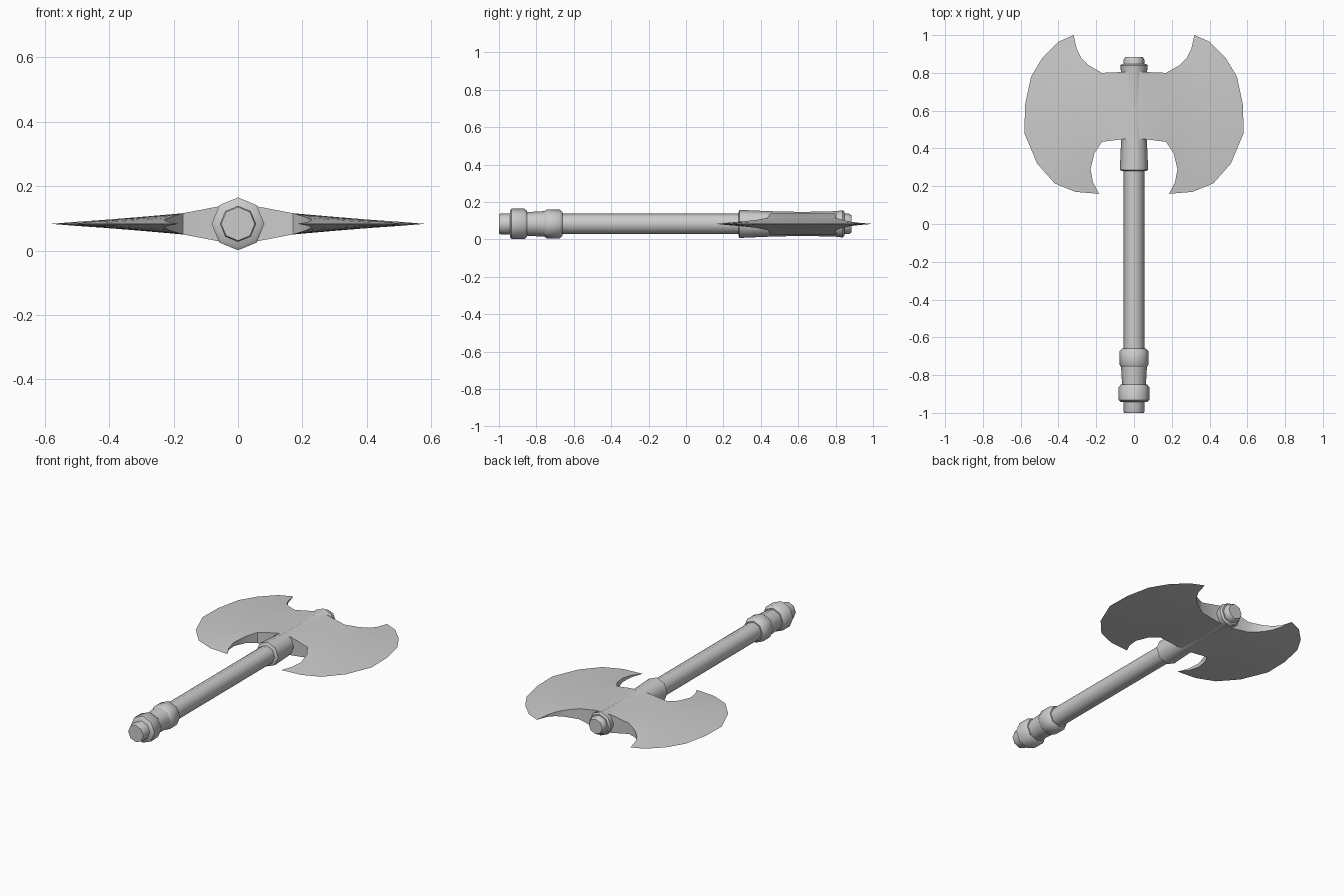
import bpy, bmesh, math
from mathutils import Vector

cube = bpy.data.objects.get("Cube")
if cube:
    bpy.data.objects.remove(cube)

AXIS_Z = 0.083
SIDES = 8

steel = bpy.data.materials.new("plain grey")
steel.use_nodes = True
GREY = (0.6, 0.6, 0.6, 1)
steel.diffuse_color = GREY
steel.node_tree.nodes["Principled BSDF"].inputs["Base Color"].default_value = GREY


def finish(name, bm, angle):
    """Turn a bmesh into a smooth-shaded object with sharp corners kept."""
    bmesh.ops.recalc_face_normals(bm, faces=bm.faces)
    mesh = bpy.data.meshes.new(name)
    bm.to_mesh(mesh)
    bm.free()
    mesh.materials.append(steel)
    obj = bpy.data.objects.new(name, mesh)
    obj.location.z = AXIS_Z
    bpy.context.collection.objects.link(obj)
    bpy.ops.object.select_all(action='DESELECT')
    obj.select_set(True)
    bpy.context.view_layer.objects.active = obj
    bpy.ops.object.shade_smooth_by_angle(angle=math.radians(angle))
    return obj


def turned(name, profile):
    """Closed eight-sided turning along y from (y, radius) pairs."""
    bm = bmesh.new()
    rings = []
    for y, r in profile:
        angles = [math.tau * i / SIDES for i in range(SIDES)]
        rings.append([bm.verts.new((r * math.cos(a), y, r * math.sin(a))) for a in angles])
    for a, b in zip(rings, rings[1:]):
        for i in range(SIDES):
            j = (i + 1) % SIDES
            bm.faces.new((a[i], a[j], b[j], b[i]))
    bm.faces.new(rings[0])
    bm.faces.new(rings[-1])
    return finish(name, bm, 46)


# Handle parts
turned("shaft", [(-0.7, 0.055), (0.4, 0.055)])
turned("pommel_tip", [(-1.0, 0.052), (-0.99, 0.056), (-0.9, 0.056)])
turned("pommel_collar", [(-0.942, 0.07), (-0.932, 0.082), (-0.865, 0.082), (-0.85, 0.07)])
turned("grip", [(-0.87, 0.062), (-0.73, 0.07)])
turned("grip_collar", [(-0.757, 0.068), (-0.745, 0.077), (-0.675, 0.077), (-0.66, 0.062)])

# Head socket and cap
turned("socket", [(0.28, 0.064), (0.287, 0.075), (0.45, 0.068), (0.62, 0.064),
                  (0.8, 0.068), (0.838, 0.073), (0.848, 0.064)])
turned("socket_cap", [(0.83, 0.055), (0.87, 0.055), (0.885, 0.046)])

# Double blade: columns run from the socket to the cutting edge
lower = [(0, .45), (.05, .45), (.17, .435), (.21, .375), (.23, .29), (.217, .22), (.185, .16)]
upper = [(0, .805), (.05, .805), (.17, .80), (.24, .84), (.28, .88), (.303, .925), (.32, 1)]
edge = [(.185, .16), (.31, .17), (.42, .215), (.513, .32), (.58, .48),
        (.577, .63), (.545, .78), (.485, .88), (.40, .965), (.32, 1)]
half_thickness = [.057, .056, .033, .021, .012, .006, 0]


def blade(name, side):
    bm = bmesh.new()
    last = len(edge) - 1
    start, end = Vector(lower[-1]), Vector(upper[-1])
    top, bottom = [], []
    for k, h in enumerate(half_thickness):
        bulge = max(0, k - 2) / 4
        up, down = [], []
        for j, e in enumerate(edge):
            t = j / last
            p = Vector(lower[k]).lerp(Vector(upper[k]), t)
            p += (Vector(e) - start.lerp(end, t)) * bulge
            v = bm.verts.new((side * p.x, p.y, h))
            up.append(v)
            down.append(bm.verts.new((side * p.x, p.y, -h)) if h else v)
        top.append(up)
        bottom.append(down)
    for k in range(len(top) - 1):
        for j in range(last):
            for s in (top, bottom):
                bm.faces.new((s[k][j], s[k + 1][j], s[k + 1][j + 1], s[k][j + 1]))
        # Walls of the two notches
        for j in (0, last):
            wall = [top[k][j], top[k + 1][j], bottom[k + 1][j], bottom[k][j]]
            bm.faces.new(list(dict.fromkeys(wall)))
    # Root hidden inside the socket
    for j in range(last):
        bm.faces.new((top[0][j], top[0][j + 1], bottom[0][j + 1], bottom[0][j]))
    return finish(name, bm, 35)


blade("left_blade", 1)
blade("right_blade", -1)
